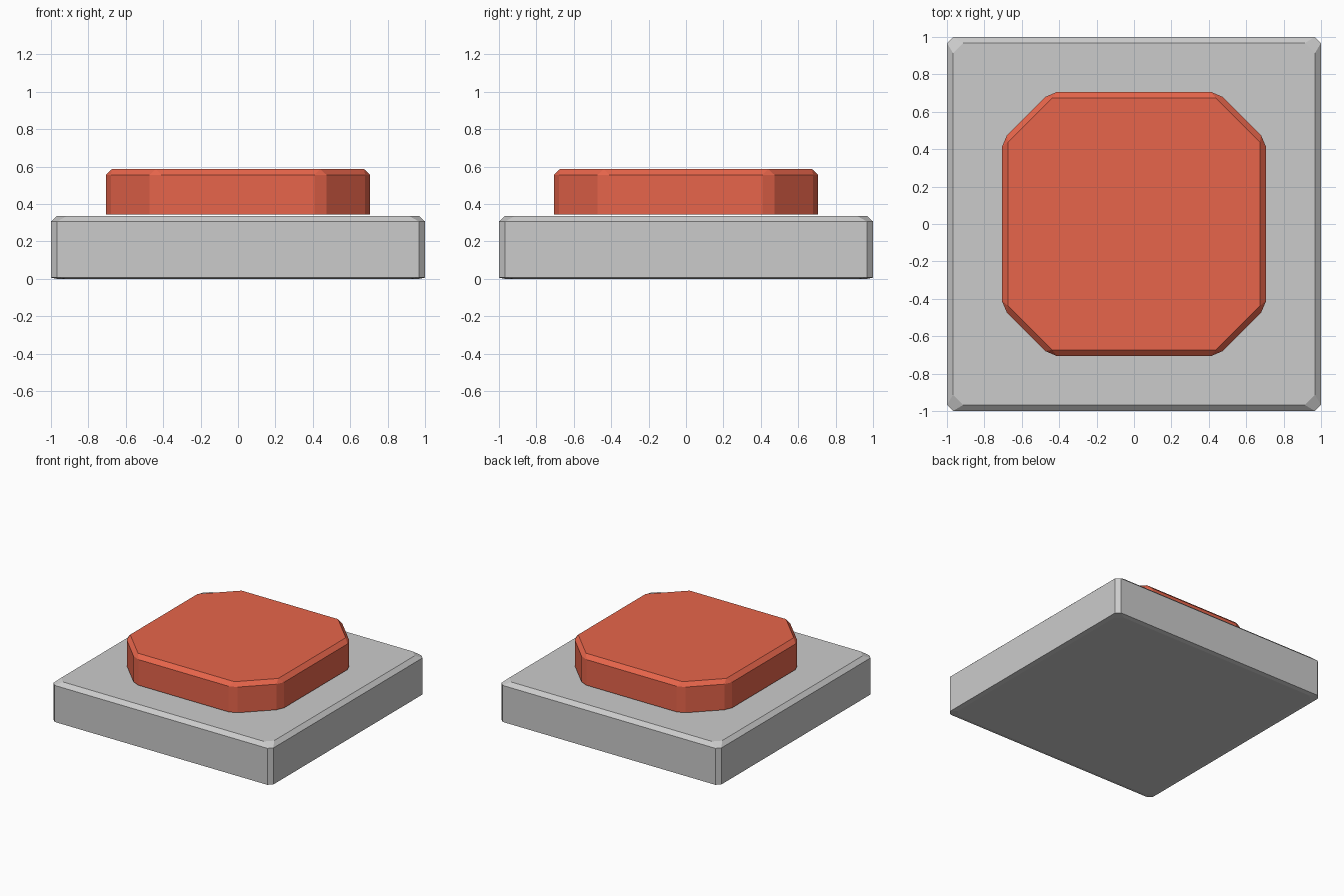
import bpy, bmesh

if "Cube" in bpy.data.objects:
    bpy.data.objects.remove(bpy.data.objects["Cube"])


def mirrored(corner, z):
    """Repeat one corner's (x, y) points in all four quadrants at height z."""
    return [(sx * x, sy * y, z) for x, y in corner for sx in (1, -1) for sy in (1, -1)]


def convex_part(name, points):
    """Wrap stacked outline rings in a closed, flat-faced solid."""
    bm = bmesh.new()
    for p in points:
        bm.verts.new(p)
    bmesh.ops.convex_hull(bm, input=bm.verts[:])
    bmesh.ops.dissolve_limit(bm, angle_limit=0.01, verts=bm.verts[:], edges=bm.edges[:])
    bmesh.ops.recalc_face_normals(bm, faces=bm.faces[:])
    mesh = bpy.data.meshes.new(name)
    bm.to_mesh(mesh)
    bm.free()
    obj = bpy.data.objects.new(name, mesh)
    bpy.context.collection.objects.link(obj)
    return obj


# Square base plate: chamfered corners and top, thin chamfer underneath
outer = [(1.0, 0.967), (0.967, 1.0)]
inner = [(0.967, 0.913), (0.913, 0.967)]
convex_part("base", mirrored(inner, 0.0) + mirrored(outer, 0.007)
            + mirrored(outer, 0.307) + mirrored(inner, 0.337))

# Octagonal push button floating just above the base
side = [(0.707, 0.41), (0.68, 0.473), (0.473, 0.68), (0.41, 0.707)]
top = [(0.673, 0.438), (0.438, 0.673)]
button = convex_part("button", mirrored(side, 0.345) + mirrored(side, 0.556)
                     + mirrored(top, 0.588))

# Red button colour
red = bpy.data.materials.new("red")
red.diffuse_color = (0.8, 0.13, 0.07, 1.0)
red.use_nodes = True
red.node_tree.nodes["Principled BSDF"].inputs["Base Color"].default_value = red.diffuse_color
button.data.materials.append(red)
